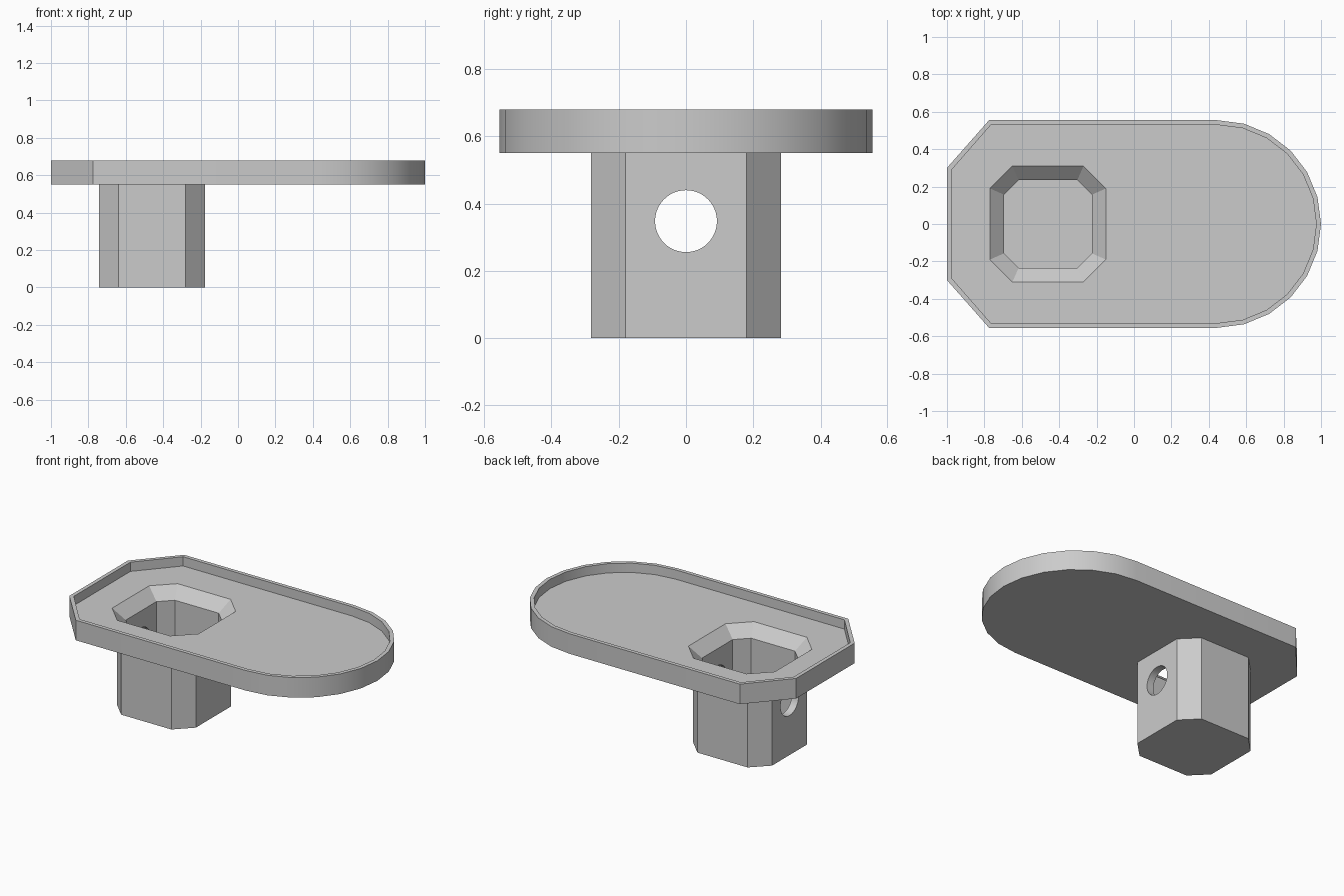
import bpy, bmesh
from math import sin, cos, pi, radians

cube = bpy.data.objects.get("Cube")
if cube:
    bpy.data.objects.remove(cube, do_unlink=True)

grey = bpy.data.materials.new("plain grey")
grey.use_nodes = True
grey.diffuse_color = (0.6, 0.6, 0.6, 1)
grey.node_tree.nodes["Principled BSDF"].inputs["Base Color"].default_value = (0.6, 0.6, 0.6, 1)

POST_X = -0.46          # centre of the hollow post
UNDERSIDE, FLOOR, TOP = 0.55, 0.62, 0.68


def outline(front, side, corner_x, corner_y):
    """Plan with two cut corners at -x and a half-round end at +x."""
    cx = 0.445
    arc = [(cx + side * cos(a), side * sin(a))
           for a in (-pi / 2 + pi * i / 12 for i in range(13))]
    return arc + [(corner_x, side), (front, corner_y),
                  (front, -corner_y), (corner_x, -side)]


def octagon(half, flat):
    """Square with cut corners, centred on the post."""
    quarter = [(half, -flat), (half, flat)]
    pts = []
    for _ in range(4):
        pts += quarter
        quarter = [(-y, x) for x, y in quarter]
    return [(POST_X + x, y) for x, y in pts]


def loft(name, sections):
    """Closed solid through a list of (plan, height) sections."""
    bm = bmesh.new()
    rings = [[bm.verts.new((x, y, z)) for x, y in plan] for plan, z in sections]
    n = len(rings[0])
    for low, high in zip(rings, rings[1:]):
        for i in range(n):
            j = (i + 1) % n
            bm.faces.new((low[i], low[j], high[j], high[i]))
    bm.faces.new(rings[0][::-1])
    bm.faces.new(rings[-1])
    bmesh.ops.recalc_face_normals(bm, faces=bm.faces)
    mesh = bpy.data.meshes.new(name)
    bm.to_mesh(mesh)
    bm.free()
    mesh.materials.append(grey)
    obj = bpy.data.objects.new(name, mesh)
    bpy.context.collection.objects.link(obj)
    return obj


def activate(obj):
    bpy.ops.object.select_all(action="DESELECT")
    obj.select_set(True)
    bpy.context.view_layer.objects.active = obj


def cut(obj, cutter):
    cutter.hide_render = True
    mod = obj.modifiers.new("cut", "BOOLEAN")
    mod.operation, mod.solver, mod.object = "DIFFERENCE", "EXACT", cutter
    activate(obj)
    bpy.ops.object.modifier_apply(modifier=mod.name)
    bpy.data.objects.remove(cutter, do_unlink=True)


bore = octagon(0.235, 0.157)
mouth = octagon(0.31, 0.19)
body = octagon(0.283, 0.18)

# Tray: raised rim round a sunken floor, with a bevelled opening
plan = outline(-1, 0.555, -0.775, 0.30)
recess = outline(-0.975, 0.53, -0.765, 0.29)
tray = loft("tray", [(plan, UNDERSIDE), (plan, TOP)])
cut(tray, loft("recess_cutter", [(recess, FLOOR), (recess, TOP + 0.1)]))
cut(tray, loft("opening_cutter", [(bore, UNDERSIDE - 0.1), (bore, UNDERSIDE),
                                  (mouth, FLOOR), (mouth, TOP + 0.1)]))

# Hollow post with a closed bottom
post = loft("post", [(body, 0), (body, UNDERSIDE), (bore, UNDERSIDE), (bore, 0.05)])

# Round cross hole through both end walls
bpy.ops.mesh.primitive_cylinder_add(vertices=48, radius=0.092, depth=1,
                                    location=(POST_X, 0, 0.348),
                                    rotation=(0, pi / 2, 0))
drill = bpy.context.object
drill.data.materials.append(grey)
cut(post, drill)

for obj in (tray, post):
    activate(obj)
    bpy.ops.object.shade_smooth_by_angle(angle=radians(30))
